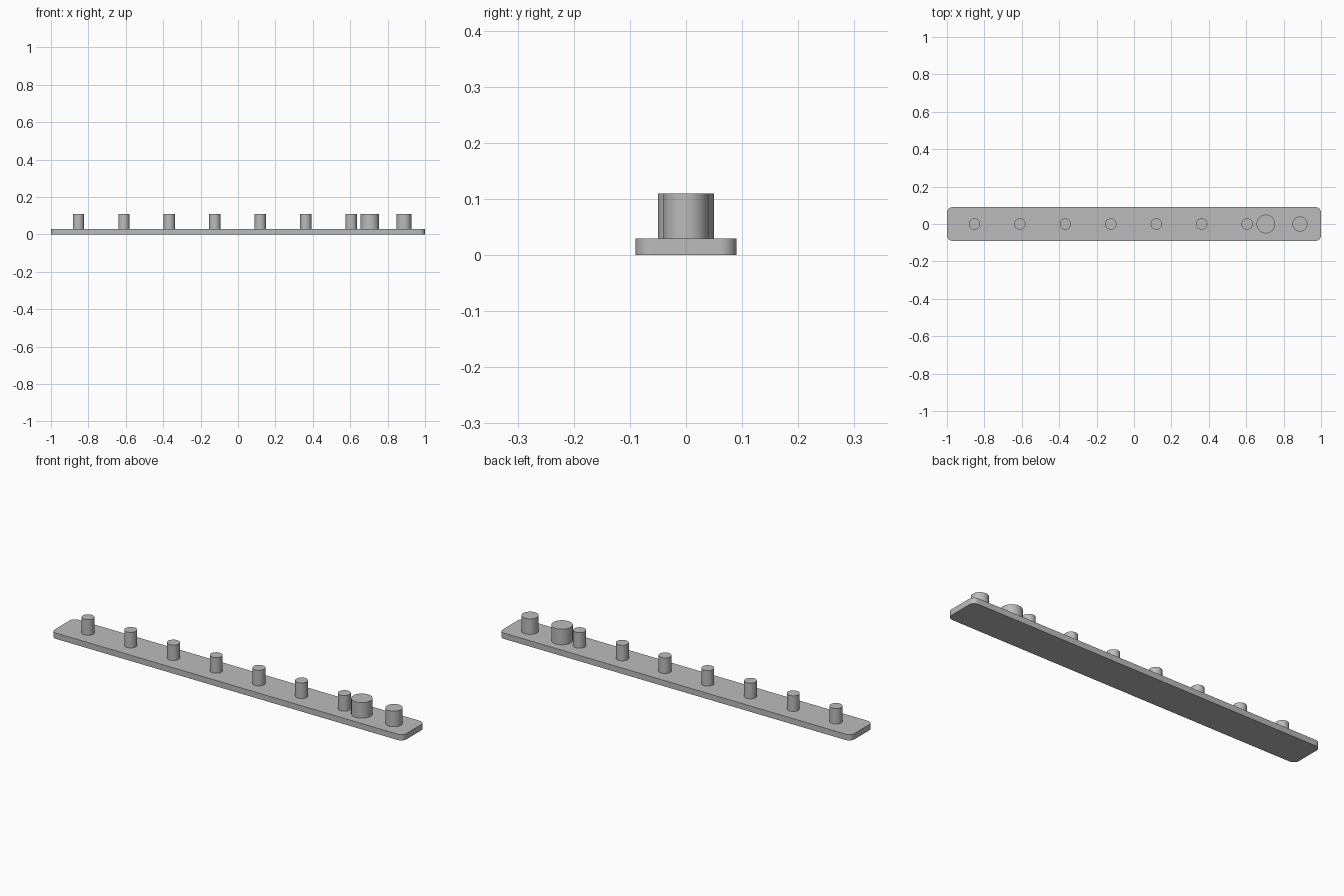
import bpy, bmesh, math

cube = bpy.data.objects.get("Cube")
if cube:
    bpy.data.objects.remove(cube)

# Single grey material
grey = bpy.data.materials.new("plain_grey")
grey.use_nodes = True
colour = (0.5, 0.5, 0.5, 1)
grey.diffuse_color = colour
grey.node_tree.nodes["Principled BSDF"].inputs["Base Color"].default_value = colour

PLATE_TOP, PEG_TOP = 0.03, 0.11


def extrude_profile(name, points, z0, z1):
    """Solid with a flat outline, raised from z0 to z1."""
    bm = bmesh.new()
    base = bm.faces.new([bm.verts.new((x, y, z0)) for x, y in points])
    top = bmesh.ops.extrude_face_region(bm, geom=[base], use_keep_orig=True)["geom"]
    bmesh.ops.translate(bm, vec=(0, 0, z1 - z0),
                        verts=[g for g in top if isinstance(g, bmesh.types.BMVert)])
    bmesh.ops.recalc_face_normals(bm, faces=bm.faces)
    mesh = bpy.data.meshes.new(name)
    bm.to_mesh(mesh)
    bm.free()
    mesh.materials.append(grey)
    obj = bpy.data.objects.new(name, mesh)
    bpy.context.collection.objects.link(obj)
    bpy.ops.object.select_all(action="DESELECT")
    obj.select_set(True)
    bpy.context.view_layer.objects.active = obj
    bpy.ops.object.shade_smooth_by_angle(angle=math.radians(30))
    return obj


def arc(cx, cy, r, start, sweep, steps):
    return [(cx + r * math.cos(start + sweep * i / steps),
             cy + r * math.sin(start + sweep * i / steps)) for i in range(steps)]


def peg(name, x, r):
    extrude_profile(name, arc(x, 0, r, 0, math.tau, 48), PLATE_TOP, PEG_TOP)


# Base plate with rounded corners
half_x, half_y, corner = 1.0, 0.09, 0.03
outline = []
for k, (sx, sy) in enumerate([(1, 1), (-1, 1), (-1, -1), (1, -1)]):
    cx, cy = sx * (half_x - corner), sy * (half_y - corner)
    outline += arc(cx, cy, corner, k * math.pi / 2, math.pi / 2, 10)
    end = (k + 1) * math.pi / 2
    outline.append((cx + corner * math.cos(end), cy + corner * math.sin(end)))
extrude_profile("base_plate", outline, 0, PLATE_TOP)

# Row of evenly spaced thin pegs
for i in range(7):
    peg(f"thin_peg_{i + 1}", -0.853 + 0.243 * i, 0.03)

# Two thicker pegs at the left end
peg("wide_peg", 0.705, 0.05)
peg("end_peg", 0.887, 0.04)
